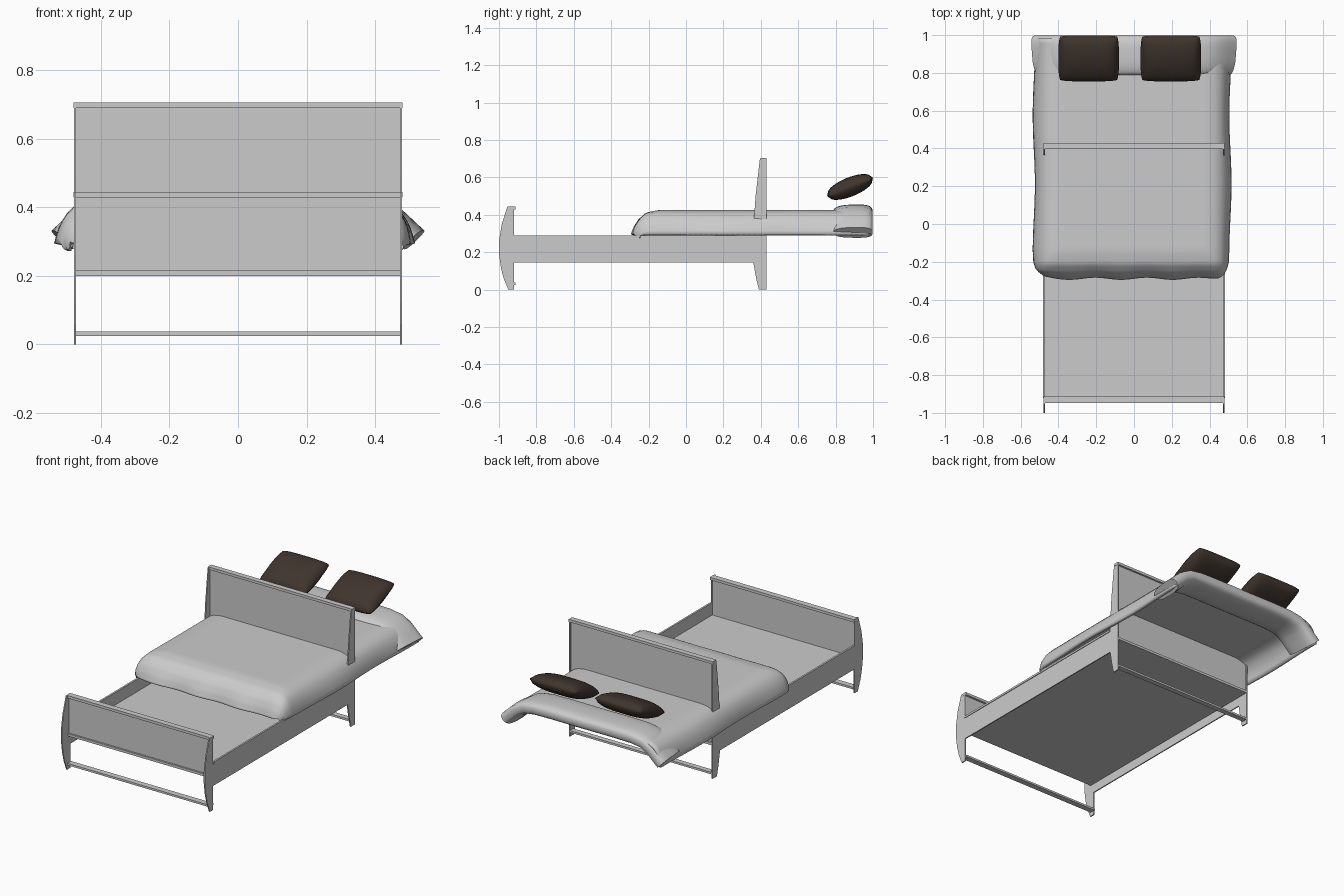
import bpy, bmesh, math
from mathutils import Vector, Matrix

cube = bpy.data.objects.get("Cube")
if cube:
    bpy.data.objects.remove(cube, do_unlink=True)


def material(name, rgb):
    m = bpy.data.materials.new(name)
    m.use_nodes = True
    m.diffuse_color = (*rgb, 1)
    m.node_tree.nodes["Principled BSDF"].inputs["Base Color"].default_value = (*rgb, 1)
    return m


GREY = material("light grey", (0.6, 0.6, 0.6))
BROWN = material("dark brown", (0.05, 0.035, 0.027))


def finish(name, bm, mat, smooth=False):
    bmesh.ops.recalc_face_normals(bm, faces=bm.faces)
    me = bpy.data.meshes.new(name)
    bm.to_mesh(me)
    bm.free()
    ob = bpy.data.objects.new(name, me)
    bpy.context.collection.objects.link(ob)
    me.materials.append(mat)
    if smooth:
        me.shade_smooth()
    return ob


def box(name, lo, hi):
    bm = bmesh.new()
    bmesh.ops.create_cube(bm, size=1)
    lo, hi = Vector(lo), Vector(hi)
    for v in bm.verts:
        v.co = (lo + hi) / 2 + v.co * (hi - lo)
    return finish(name, bm, GREY)


def lerp_path(pts, t):
    # point at fraction t along evenly weighted control points
    f = t * (len(pts) - 1)
    i = min(int(f), len(pts) - 2)
    return Vector(pts[i]).lerp(Vector(pts[i + 1]), f - i)


# Side panels: legs, posts and rail as one profile
SIDE = [(-.92, 0), (-.95, 0), (-.975, .06), (-.99, .12), (-1, .19), (-1, .26),
        (-.985, .35), (-.955, .445), (-.92, .445), (-.92, .29), (.36, .29),
        (.36, .33), (.372, .5), (.395, .7), (.43, .7), (.43, 0), (.39, 0),
        (.375, .06), (.36, .145), (-.92, .145)]
for side, s in (("left", 1), ("right", -1)):
    bm = bmesh.new()
    face = bm.faces.new([bm.verts.new((s * .472, y, z)) for y, z in SIDE])
    out = bmesh.ops.extrude_face_region(bm, geom=[face])
    bmesh.ops.translate(bm, vec=(s * .007, 0, 0),
                        verts=[g for g in out["geom"] if isinstance(g, bmesh.types.BMVert)])
    finish(side + "_side_panel", bm, GREY)
    a, b = sorted((s * .472, s * .483))
    box(side + "_rail_lip", (a, -.92, .278), (b, .36, .29))

# Boards, caps, cross bars and platform
W = .475
for name, y0, y1, top in (("foot", -.947, -.912, .445), ("head", .398, .43, .705)):
    mid = (y0 + y1) / 2
    box(name + "board_panel", (-W, mid - .005, .2), (W, mid + .005, top - .01))
    box(name + "board_cap", (-.48, y0, top - .016), (.48, y1, top))
    box(name + "_cross_bar", (-W, y0, .025), (W, y1, .037))
box("platform", (-W, -.945, .2), (W, .43, .215))

# Blanket: thin draped sheet, rounded down at the sides and foot
HANG = [(.0, .0), (.055, .012), (.085, .045), (.1, .08), (.108, .118)]
NX, NY = 48, 56


def drape(t, flat):
    # returns distance outward and drop for t in 0..1
    if t < .7:
        return flat * t / .7, 0
    d = lerp_path(HANG, (t - .7) / .3)
    return flat + d.x, d.y


bm = bmesh.new()
bmesh.ops.create_grid(bm, x_segments=NX, y_segments=NY, size=1)
for v in bm.verts:
    u, w = v.co.x, v.co.y
    dx, drop_x = drape(abs(u), .395)
    dy, drop_y = drape((1 - w) / 2, 1.08)
    drop = min(.118, math.hypot(drop_x, drop_y))
    corner = drop_x * drop_y * 2.2
    y = .915 - dy + corner
    x = math.copysign(dx - corner, u) - .01
    x += .006 * math.sin(y * 9) * drop_x / .118
    y += .006 * math.sin(x * 23) * drop_y / .118
    v.co = (x, y + .07 * (1 + w) / 2, .408 - drop)
blanket = finish("blanket", bm, GREY, True)
mod = blanket.modifiers.new("thickness", "SOLIDIFY")
mod.thickness = .018
bpy.context.view_layer.objects.active = blanket
blanket.select_set(True)
if blanket.data.polygons[0].normal.z < 0:
    blanket.data.flip_normals()
bpy.ops.object.shade_smooth_by_angle(angle=math.radians(50))
blanket.select_set(False)

# Turned-down fold: flattened roll swept across the bed, bent down at both ends
HALF = [(0, .415, 0), (.2, .416, 0), (.32, .414, 4), (.39, .403, 18),
        (.44, .373, 38), (.475, .34, 44), (.512, .305, 45)]
stations = [(-x, z, -a) for x, z, a in HALF[:0:-1]] + HALF
bm = bmesh.new()
rings = []
N = 28
for x, z, a in stations:
    a = math.radians(a)
    ring = []
    for k in range(N):
        t = math.tau * k / N
        c, s = math.cos(t), math.sin(t)
        y = .893 + .105 * math.copysign(abs(c) ** .7, c)
        n = .039 * math.copysign(abs(s) ** .7, s) * (1 + .12 * c)
        flare = 1 + .02 * c
        ring.append(bm.verts.new((x * flare + n * math.sin(a), y, z + n * math.cos(a))))
    rings.append(ring)
for r0, r1 in zip(rings, rings[1:]):
    for k in range(N):
        j = (k + 1) % N
        bm.faces.new((r0[k], r0[j], r1[j], r1[k]))
for r in (rings[0], rings[-1]):
    bm.faces.new(r)
fold = finish("blanket_fold", bm, GREY)
bpy.context.view_layer.objects.active = fold
fold.select_set(True)
bpy.ops.object.shade_smooth_by_angle(angle=math.radians(50))
fold.select_set(False)

# Pillows: puffed rounded squares, tilted up toward the head
for side, cx in (("left", .195), ("right", -.24)):
    bm = bmesh.new()
    bmesh.ops.create_cube(bm, size=2)
    bmesh.ops.subdivide_edges(bm, edges=bm.edges, cuts=15, use_grid_fill=True)
    for v in bm.verts:
        u, w, h = v.co
        puff = (max(0, 1 - u ** 4) * max(0, 1 - w * w)) ** .5
        pinch = 1 - .06 * (u * w) ** 4
        v.co = (u * .16 * pinch, w * .13 * pinch, h * (.004 + .047 * puff))
    bm.transform(Matrix.Translation((cx, .877, .549)) @ Matrix.Rotation(math.radians(22), 4, "X"))
    finish(side + "_pillow", bm, BROWN, True)
